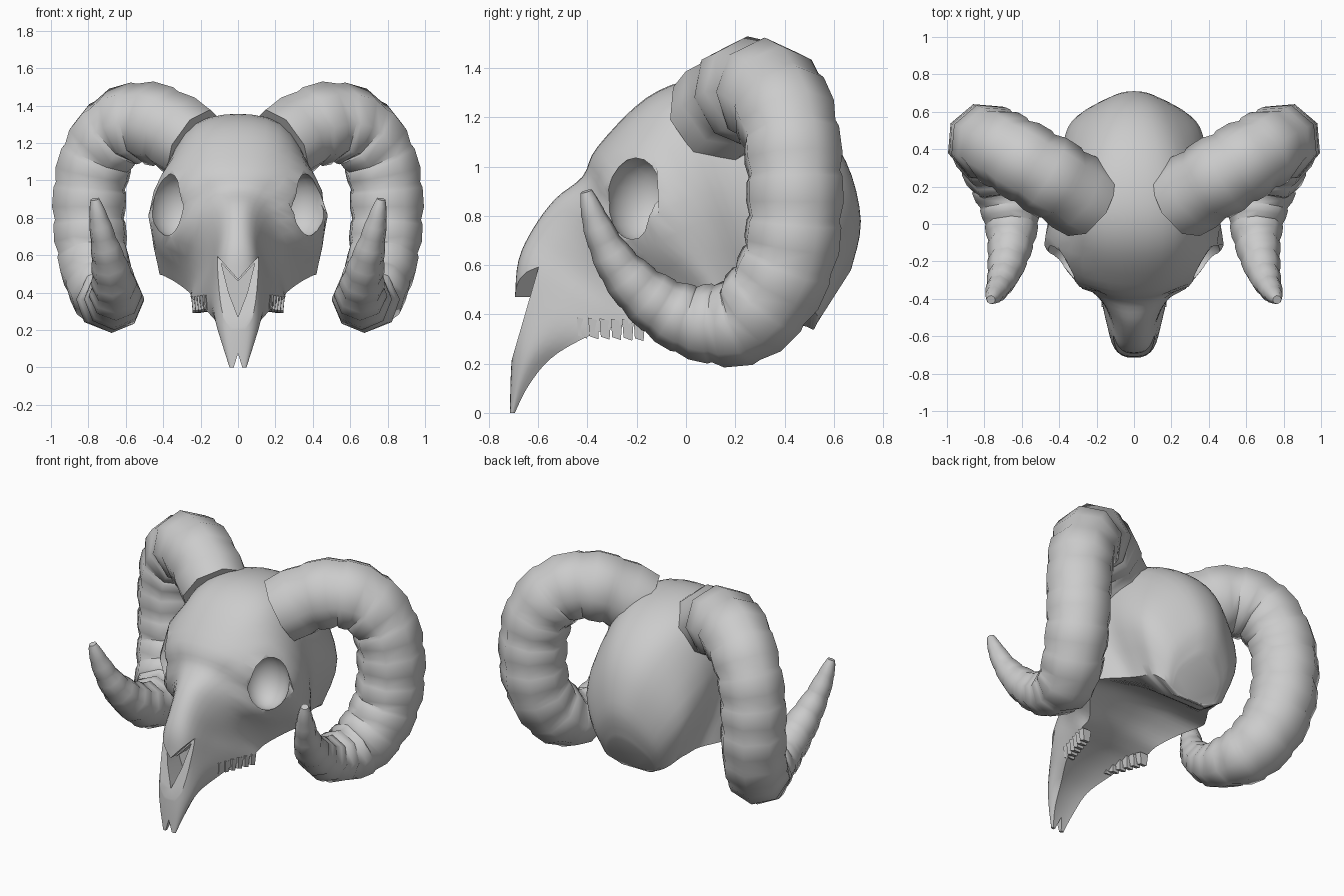
import bpy, bmesh, math
from mathutils import Vector, Matrix

if "Cube" in bpy.data.objects:
    bpy.data.objects.remove(bpy.data.objects["Cube"])


def spline(points, sub):
    """Smooth curve through all points (any number of components)."""
    pts = [points[0]] + list(points) + [points[-1]]
    out = []
    for i in range(1, len(pts) - 2):
        for k in range(sub):
            t = k / sub
            out.append([0.5 * (2 * b + (c - a) * t + (2 * a - 5 * b + 4 * c - d) * t * t
                               + (3 * b - a - 3 * c + d) * t ** 3)
                        for a, b, c, d in zip(*pts[i - 1:i + 3])])
    out.append(list(points[-1]))
    return out


def make_object(name, bm):
    bmesh.ops.recalc_face_normals(bm, faces=bm.faces)
    mesh = bpy.data.meshes.new(name)
    bm.to_mesh(mesh)
    bm.free()
    ob = bpy.data.objects.new(name, mesh)
    bpy.context.collection.objects.link(ob)
    return ob


def add_loft(bm, rings):
    loops = [[bm.verts.new(p) for p in r] for r in rings]
    n = len(loops[0])
    for a, b in zip(loops, loops[1:]):
        for i in range(n):
            bm.faces.new((a[i], a[(i + 1) % n], b[(i + 1) % n], b[i]))
    bm.faces.new(loops[0])
    bm.faces.new(loops[-1])


def smooth(ob, angle):
    bpy.ops.object.select_all(action='DESELECT')
    ob.select_set(True)
    bpy.context.view_layer.objects.active = ob
    bpy.ops.object.shade_smooth_by_angle(angle=math.radians(angle))


def cut(ob, cutter):
    cutter.hide_render = True
    mod = ob.modifiers.new("cut", 'BOOLEAN')
    mod.operation = 'DIFFERENCE'
    mod.solver = 'EXACT'
    mod.object = cutter
    bpy.context.view_layer.objects.active = ob
    bpy.ops.object.modifier_apply(modifier=mod.name)
    bpy.data.objects.remove(cutter)


# Skull sections from snout tip to back of head: top y, top z, bottom y, bottom z,
# half-widths near top / middle / bottom
sections = [
    (-.715, .00, -.695, .00, .035, .045, .04),
    (-.712, .14, -.64, .11, .06, .085, .07),
    (-.705, .27, -.55, .22, .08, .12, .10),
    (-.695, .46, -.42, .30, .085, .14, .165),
    (-.68, .62, -.29, .35, .09, .15, .21),
    (-.62, .75, -.19, .37, .09, .165, .25),
    (-.53, .87, -.10, .40, .11, .23, .26),
    (-.42, .96, .00, .46, .17, .37, .34),
    (-.36, 1.08, .11, .50, .25, .45, .42),
    (-.16, 1.28, .22, .47, .28, .45, .38),
    (.05, 1.355, .33, .42, .28, .39, .31),
    (.30, 1.32, .42, .37, .25, .385, .28),
    (.51, 1.20, .49, .35, .20, .36, .26),
    (.65, 1.02, .51, .34, .15, .30, .23),
    (.71, .78, .52, .34, .10, .22, .19),
    (.67, .58, .52, .345, .07, .15, .15),
]
rings = []
for ty, tz, by, bz, wt, wm, wb in spline(sections, 4):
    low = min(max((by - .15) / .3, 0), 1)      # palate hollow turns into a round skull base
    c, mid = 1 - .10 * low, .93 + .07 * low
    half = [(-wb, c), (-wm, .5), (-wt, .1), (0, 0), (wt, .1), (wm, .5), (wb, c)]
    outline = spline(half, 4) + [(wb * .5, mid), (0, mid), (-wb * .5, mid)]
    rings.append([Vector((x, ty + (by - ty) * f, tz + (bz - tz) * f)) for x, f in outline])

# Raised bone rim around each eye socket
socket_frames = []
for s in (1, -1):
    out = Vector((.76 * s, -.65, 0)).normalized()
    side = Vector((0, 0, 1)).cross(out)
    frame = Matrix((side, Vector((0, 0, 1)), out)).transposed().to_4x4()
    socket_frames.append((Matrix.Translation((.335 * s, -.185, .865)) @ frame, out, side))
for ring in rings:
    for p in ring:
        m, out, side = socket_frames[0 if p.x > 0 else 1]
        d = p - m.translation
        if abs(p.x) > .1:
            r = math.hypot(d.dot(side) / .13, d.z / .165)
            p += out * .03 * math.exp(-((r - 1.2) / .3) ** 2)
bm = bmesh.new()
add_loft(bm, rings)
skull = make_object("skull", bm)

# Eye sockets
for m, out, side in socket_frames:
    bm = bmesh.new()
    bmesh.ops.create_uvsphere(bm, u_segments=20, v_segments=12, radius=1,
                              matrix=m @ Matrix.Diagonal((.135, .175, .15, 1)))
    cut(skull, make_object("socket_cutter", bm))

# Sloped recess and deep opening under the nasal tip, and the forked snout end
recess = [(-.16, .63), (-.115, .60), (0, .47), (.115, .60), (.16, .63), (.16, .20), (-.16, .20)]
nose = [(-.09, .56), (0, .46), (.09, .56), (.05, .40), (0, .27), (-.05, .40)]
fork = [(-.032, -.03), (.032, -.03), (0, .075)]
for poly, back in ((recess, lambda z: -.712 + (z - .20) * .29),
                   (nose, lambda z: -.53), (fork, lambda z: -.4)):
    bm = bmesh.new()
    add_loft(bm, [[(x, -1, z) for x, z in poly], [(x, back(z), z) for x, z in poly]])
    bmesh.ops.triangulate(bm, faces=bm.faces)
    cut(skull, make_object("nose_cutter", bm))
smooth(skull, 38)

# Upper teeth: a row of tapered blocks on each side
bm = bmesh.new()
for s in (1, -1):
    for i in range(6):
        x, y, z = s * (.145 + .015 * i), -.42 + .046 * i, .345 - .002 * i
        tooth = bmesh.ops.create_cube(bm, size=1)["verts"]
        for v in tooth:
            k = .8 if v.co.z < 0 else 1.05
            v.co = Vector((x + v.co.x * .055 * k, y + v.co.y * .044 * k,
                           z + v.co.z * .075 + v.co.y * -.012))
make_object("teeth", bm)

# Horn path: x, y, z, radius
path = [
    (.235, .115, 1.19, .215), (.38, .21, 1.28, .22), (.53, .30, 1.31, .218),
    (.66, .375, 1.26, .212), (.75, .425, 1.13, .207), (.79, .44, .97, .205),
    (.795, .44, .79, .203), (.78, .415, .62, .20), (.745, .34, .475, .195),
    (.695, .23, .375, .185), (.665, .11, .362, .165), (.655, .00, .38, .145),
    (.66, -.10, .43, .125), (.675, -.19, .50, .108), (.695, -.27, .59, .09),
    (.72, -.33, .69, .07), (.745, -.375, .80, .052), (.765, -.405, .90, .025),
]
SIDES = 8


def horn(name, s):
    # Rings per growth segment make the stepped ridges
    dense = spline(path, 8)
    rings, normal = [], Vector((0, 0, 1))
    for i, (x, y, z, r) in enumerate(dense):
        if i % 8 not in (0, 1, 5):
            continue
        a, b = dense[max(i - 1, 0)], dense[min(i + 1, len(dense) - 1)]
        tangent = (Vector(b[:3]) - Vector(a[:3])).normalized()
        normal = (normal - tangent * normal.dot(tangent)).normalized()
        binormal = tangent.cross(normal)
        r *= {0: .95 if i else 1, 1: 1.0, 5: 1.02}[i % 8]
        ring = []
        for k in range(SIDES):
            t = 2 * math.pi * k / SIDES
            p = Vector((x, y, z)) + (normal * math.cos(t) + binormal * math.sin(t)) * r
            ring.append((p.x * s, p.y, p.z))
        rings.append(ring)
    bm = bmesh.new()
    add_loft(bm, rings)
    smooth(make_object(name, bm), 50)


horn("horn_right", 1)
horn("horn_left", -1)
